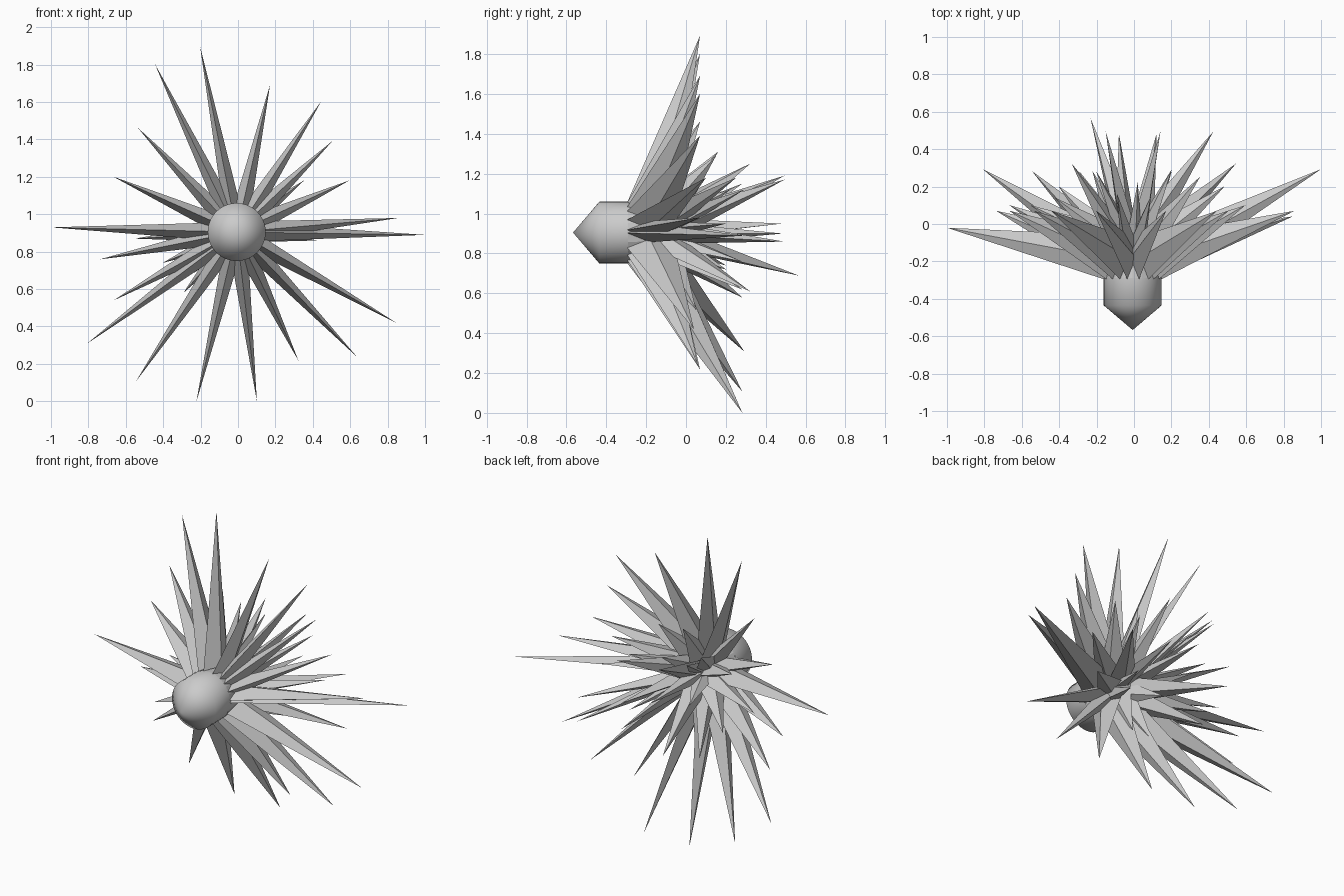
import bpy, bmesh, math
from mathutils import Vector

if "Cube" in bpy.data.objects:
    bpy.data.objects.remove(bpy.data.objects["Cube"])

AX, AZ = -0.007, 0.905          # axis of the burst (runs along y)
GROW = 1.01                     # slight overall scale of the spike tips


def make_object(name, bm):
    bmesh.ops.recalc_face_normals(bm, faces=bm.faces)
    me = bpy.data.meshes.new(name)
    bm.to_mesh(me)
    bm.free()
    ob = bpy.data.objects.new(name, me)
    bpy.context.collection.objects.link(ob)
    return ob


def lathe(name, profile, smooth, n=40):
    """Spin (radius, y) points around the y axis."""
    bm = bmesh.new()
    vs = [bm.verts.new((AX + r, y, AZ)) for r, y in profile]
    es = [bm.edges.new(p) for p in zip(vs, vs[1:])]
    bmesh.ops.spin(bm, geom=vs + es, cent=(AX, 0, AZ), axis=(0, 1, 0),
                   angle=2 * math.pi, steps=n, use_duplicate=False)
    bmesh.ops.remove_doubles(bm, verts=bm.verts, dist=0.0005)
    ob = make_object(name, bm)
    for p in ob.data.polygons:
        p.use_smooth = smooth
    return ob


def spikes(name, tips, front, side, back, width):
    """Four-sided spikes; front/side/back are (radius, y) of the base diamond."""
    bm = bmesh.new()
    for x, y, z in tips:
        x, y = x * GROW, y * GROW
        z = max(0, AZ + (z - AZ) * 1.004)
        a = math.atan2(z - AZ, x - AX)
        rad = Vector((math.cos(a), 0, math.sin(a)))
        tan = Vector((-math.sin(a), 0, math.cos(a)))
        base = []
        for (r, yy), t in ((front, 0), (side, width), (back, 0), (side, -width)):
            base.append(bm.verts.new(Vector((AX, yy, AZ)) + rad * r + tan * t))
        tip = bm.verts.new((x, y, z))
        bm.faces.new(base)
        for i in range(4):
            bm.faces.new((base[i], base[(i + 1) % 4], tip))
    return make_object(name, bm)


# Smooth nose: cone and short cylinder, open at the back
lathe("nose", [(0, -.567), (.155, -.435), (.155, -.29)], True)
# Core behind the nose that the spikes grow from
lathe("core", [(.155, -.29), (.14, -.17), (.09, -.06), (0, -.02)], False, 20)

# Outer ring of twenty long spikes
outer = [(-.20, .07, 1.89), (-.44, .07, 1.80), (-.53, .07, 1.46), (-.66, .07, 1.20),
         (-.99, -.02, .93), (-.73, .07, .76), (-.66, .10, .54), (-.80, .29, .31),
         (-.54, .28, .11), (-.22, .28, 0), (.10, .28, 0), (.32, .07, .22),
         (.63, .06, .24), (.84, .04, .42), (.99, .29, .89), (.85, .07, .98),
         (.59, .10, 1.18), (.50, .07, 1.39), (.44, .07, 1.60), (.17, .07, 1.69)]
spikes("outer_spikes", outer, (.155, -.295), (.145, -.18), (.12, -.06), .046)

# Middle ring of shorter spikes leaning back
middle = [(-.33, .32, 1.25), (.54, .32, .61), (.35, .25, 1.18), (-.55, .10, .87),
          (-.29, .28, .58), (-.09, .16, 1.31), (.09, .15, 1.29), (-.42, .14, 1.10),
          (.48, .20, .95), (-.40, .20, .74), (-.10, .05, .50), (.05, .05, .52),
          (.26, .28, .62)]
spikes("middle_spikes", middle, (.14, -.19), (.10, -.11), (.05, -.03), .045)

# Small inner spikes and the rear cluster
inner = [(-.20, .28, 1.15), (.20, .29, 1.12), (.20, .28, .76), (-.22, .28, .90),
         (-.05, .2, .72), (.02, .22, 1.12)]
spikes("inner_spikes", inner, (.11, -.13), (.07, -.07), (.02, -.02), .04)
rear = [(-.23, .56, .69), (-.15, .49, 1.19), (-.08, .48, .95),
        (.12, .48, .90), (.14, .49, 1.17), (.42, .49, .86)]
spikes("rear_spikes", rear, (.11, -.11), (.05, -.05), (-.02, -.02), .05)
